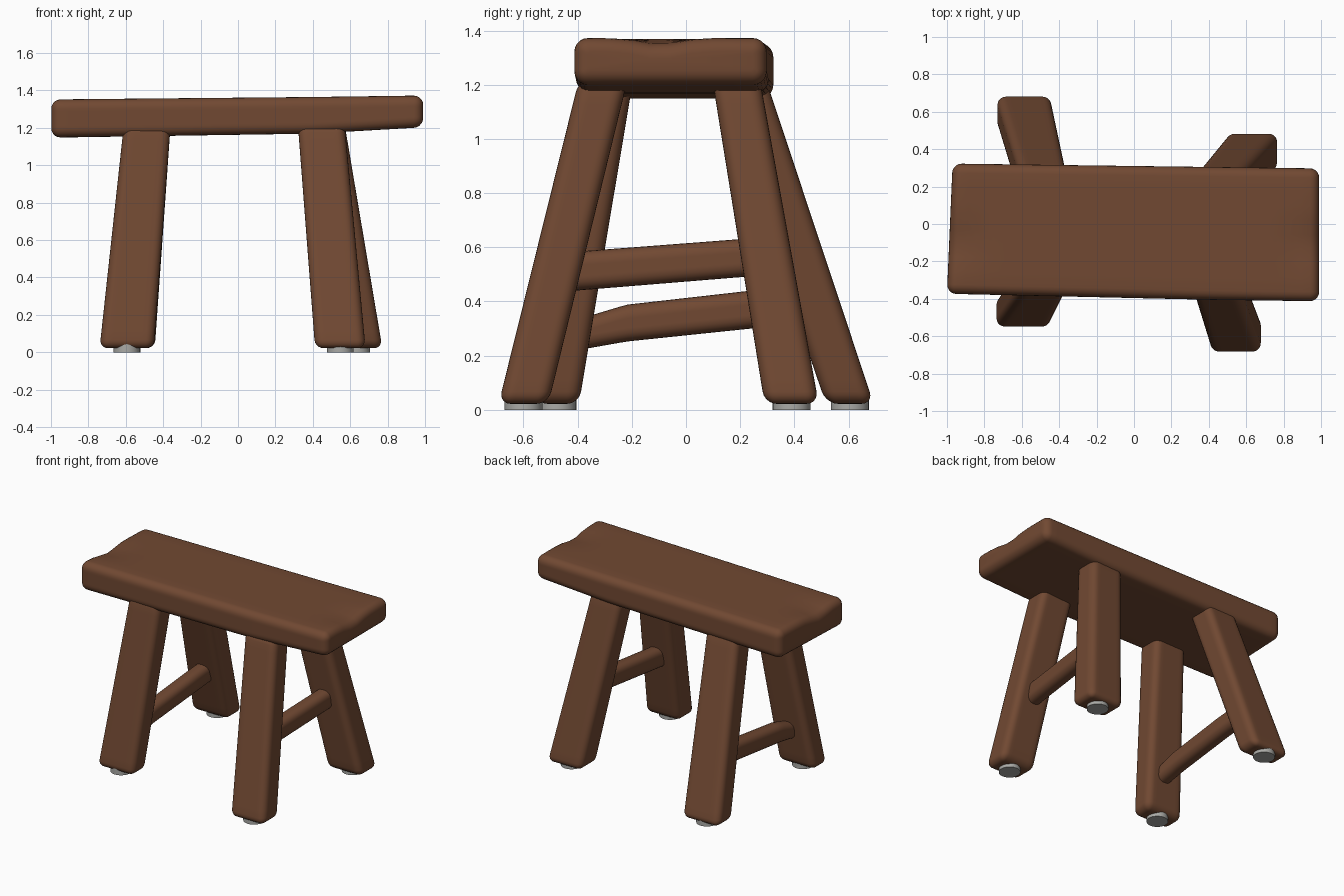
import bpy, bmesh, math
from mathutils import Vector

if "Cube" in bpy.data.objects:
    bpy.data.objects.remove(bpy.data.objects["Cube"])


def material(name, rgb):
    m = bpy.data.materials.new(name)
    m.diffuse_color = (*rgb, 1)
    m.use_nodes = True
    m.node_tree.nodes["Principled BSDF"].inputs["Base Color"].default_value = m.diffuse_color
    return m


WOOD = material("brown wood", (0.165, 0.066, 0.032))
PAD = material("grey pad", (0.40, 0.40, 0.38))


def ring(hu, hv, r, side=8, arc=5):
    """Rounded rectangle with evenly split straight sides."""
    r = min(r, hu * 0.98, hv * 0.98)
    corners = [(1, 1, 0), (-1, 1, 90), (-1, -1, 180), (1, -1, 270)]
    arcs = []
    for su, sv, a0 in corners:
        arcs.append([Vector((su * (hu - r) + r * math.cos(math.radians(a0 + 90 * i / arc)),
                             sv * (hv - r) + r * math.sin(math.radians(a0 + 90 * i / arc))))
                     for i in range(arc + 1)])
    pts = []
    for i in range(4):
        pts += arcs[i]
        p, q = arcs[i][-1], arcs[(i + 1) % 4][0]
        pts += [p.lerp(q, k / side) for k in range(1, side)]
    return pts


def loft(name, axis, keys, r, warp=None, steps=24, mat=WOOD):
    """Rounded bar along a world axis; keys are (centre, half_u, half_v)."""
    u, v = [i for i in range(3) if i != axis]
    start, end = keys[0][0][axis], keys[-1][0][axis]
    length, sign = abs(end - start), 1 if end > start else -1

    def section(s):
        for (c0, u0, v0), (c1, u1, v1) in zip(keys, keys[1:]):
            t = (s - c0[axis]) / (c1[axis] - c0[axis])
            if t <= 1.0001:
                break
        return Vector(c0).lerp(Vector(c1), t), u0 + (u1 - u0) * t, v0 + (v1 - v0) * t

    # stations: rounded ends and an even middle
    round_end = [(r * (1 - math.cos(a)), r * (1 - math.sin(a)))
                 for a in [math.pi / 2 * i / 5 for i in range(6)]]
    stations = list(round_end)
    stations += [(r + (length - 2 * r) * i / steps, 0) for i in range(1, steps)]
    stations += [(length - d, inset) for d, inset in reversed(round_end)]
    bm = bmesh.new()
    rings = []
    for d, inset in stations:
        c, hu, hv = section(start + sign * d)
        row = []
        for p in ring(hu - inset, hv - inset, max(r - inset, 0.012)):
            co = c.copy()
            co[u] += p.x
            co[v] += p.y
            row.append(bm.verts.new(warp(co) if warp else co))
        rings.append(row)
    n = len(rings[0])
    for a, b in zip(rings, rings[1:]):
        for i in range(n):
            bm.faces.new((a[i], a[(i + 1) % n], b[(i + 1) % n], b[i]))
    bm.faces.new(rings[0])
    bm.faces.new(rings[-1])
    bmesh.ops.recalc_face_normals(bm, faces=bm.faces)
    for f in bm.faces:
        f.smooth = True
    mesh = bpy.data.meshes.new(name)
    bm.to_mesh(mesh)
    bm.free()
    mesh.materials.append(mat)
    ob = bpy.data.objects.new(name, mesh)
    bpy.context.collection.objects.link(ob)
    return ob


# seat: slightly wedge-shaped plank, worn hollow at both ends
def wear(co):
    if co.z > 1.28:
        near_end = max(0, (abs(co.x) - 0.7) / 0.3) ** 1.5
        co.z -= 0.03 * near_end * math.exp(-((co.y + 0.1) / 0.1) ** 2)
    if co.x < 0:
        co.x += 0.03 * (co.y + 0.37) / 0.69 * max(0, -co.x)
    return co


loft("seat", 0, [((-1.0, -0.025, 1.25), 0.348, 0.102),
                 ((0.4, -0.05, 1.267), 0.355, 0.098),
                 ((0.99, -0.058, 1.288), 0.355, 0.085)], 0.05, wear, 40)

# splayed legs: top (x, y, half x, half y), bottom (x, y, half x, half y)
LEGS = {
    "front_left": ((-0.485, -0.285, 0.125, 0.09), (-0.595, -0.475, 0.145, 0.08)),
    "front_right": ((0.445, -0.305, 0.125, 0.09), (0.547, -0.60, 0.135, 0.092)),
    "back_left": ((-0.485, 0.20, 0.125, 0.095), (-0.59, 0.605, 0.145, 0.088)),
    "back_right": ((0.445, 0.185, 0.125, 0.088), (0.635, 0.39, 0.137, 0.10)),
}
for name, (t, b) in LEGS.items():
    loft(name + "_leg", 2, [((b[0], b[1], 0.022), b[2], b[3]),
                            ((t[0], t[1], 1.22), t[2], t[3])], 0.045)
    # foot pad
    bpy.ops.mesh.primitive_cylinder_add(vertices=32, radius=0.07, depth=0.05,
                                        location=(b[0], b[1], 0.025))
    pad = bpy.context.object
    pad.name = name + "_foot_pad"
    pad.data.materials.append(PAD)
    bpy.ops.object.shade_smooth_by_angle()

# side stretchers between front and back legs
loft("right_stretcher", 1, [((0.50, -0.47, 0.507), 0.055, 0.072),
                            ((0.545, 0.29, 0.567), 0.055, 0.07)], 0.045)
loft("left_stretcher", 1, [((-0.56, -0.43, 0.27), 0.055, 0.055),
                           ((-0.56, -0.22, 0.32), 0.055, 0.068),
                           ((-0.55, 0.24, 0.37), 0.055, 0.07),
                           ((-0.55, 0.48, 0.39), 0.055, 0.07)], 0.045)
